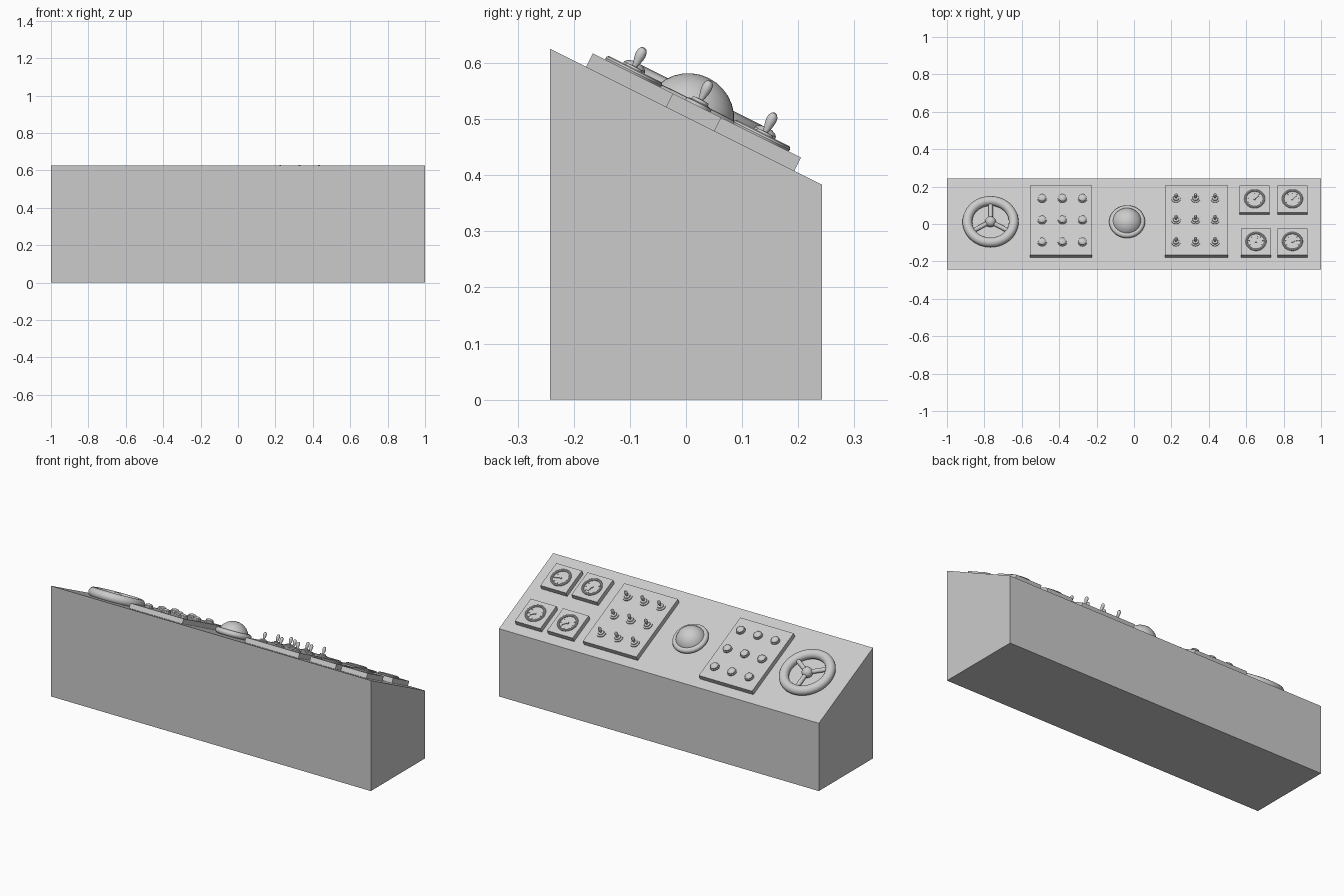
import bpy, bmesh, math
from mathutils import Matrix

if "Cube" in bpy.data.objects:
    bpy.data.objects.remove(bpy.data.objects["Cube"])

TILT = math.atan(0.5)      # slope of the console top
T = 0.027                  # thickness of the raised plates


def on_slope(x, y, h=0.0):
    """Frame standing on the sloped top at (x, y), raised h along its normal."""
    return (Matrix.Translation((x, y, 0.504 - 0.5 * y))
            @ Matrix.Rotation(-TILT, 4, 'X') @ Matrix.Translation((0, 0, h)))


def finish(name, bm, matrix=Matrix(), smooth=True):
    bmesh.ops.recalc_face_normals(bm, faces=bm.faces)
    me = bpy.data.meshes.new(name)
    bm.to_mesh(me)
    bm.free()
    if smooth:
        me.polygons.foreach_set("use_smooth", [True] * len(me.polygons))
        me.set_sharp_from_angle(angle=math.radians(35))
    ob = bpy.data.objects.new(name, me)
    ob.matrix_world = matrix
    bpy.context.collection.objects.link(ob)
    return ob


def box(name, size, matrix):
    bm = bmesh.new()
    bmesh.ops.create_cube(bm, size=1)
    bmesh.ops.scale(bm, vec=size, verts=bm.verts)
    bmesh.ops.translate(bm, vec=(0, 0, size[2] / 2), verts=bm.verts)
    return finish(name, bm, matrix, False)


def lathe(name, profile, matrix, steps=24, closed=False):
    """Spin a (radius, height) profile round the local z axis."""
    bm = bmesh.new()
    vs = [bm.verts.new((r, 0, z)) for r, z in profile]
    pairs = list(zip(vs, vs[1:])) + ([(vs[-1], vs[0])] if closed else [])
    edges = [bm.edges.new(p) for p in pairs]
    bmesh.ops.spin(bm, geom=vs + edges, axis=(0, 0, 1), cent=(0, 0, 0),
                   angle=math.tau, steps=steps, use_duplicate=False)
    bmesh.ops.remove_doubles(bm, verts=bm.verts, dist=1e-5)
    return finish(name, bm, matrix)


def torus(name, R, r, matrix, steps=48, sides=16):
    ring = [(R + r * math.cos(math.tau * i / sides), r * math.sin(math.tau * i / sides))
            for i in range(sides)]
    return lathe(name, ring, matrix, steps, closed=True)


def ball(name, radius, matrix):
    bm = bmesh.new()
    bmesh.ops.create_uvsphere(bm, u_segments=32, v_segments=16, radius=radius)
    return finish(name, bm, matrix)


# console body: sloped wedge cross-section extruded along x
bm = bmesh.new()
section = [(-0.242, 0), (0.242, 0), (0.242, 0.383), (-0.242, 0.625)]
face = bm.faces.new([bm.verts.new((-1, y, z)) for y, z in section])
ext = bmesh.ops.extrude_face_region(bm, geom=[face])
bmesh.ops.translate(bm, vec=(2, 0, 0),
                    verts=[g for g in ext["geom"] if isinstance(g, bmesh.types.BMVert)])
finish("console_body", bm, smooth=False)

# steering wheel: rim, hub and three spokes
wheel = on_slope(-0.767, 0.003, 0.021)
torus("wheel_rim", 0.124, 0.026, wheel)
ball("wheel_hub", 0.029, wheel)
for i in range(3):
    turn = Matrix.Rotation(math.radians(90 + 120 * i), 4, 'Z') @ Matrix.Rotation(math.pi / 2, 4, 'Y')
    lathe("wheel_spoke", [(0, 0.01), (0.012, 0.01), (0.012, 0.12), (0, 0.12)], wheel @ turn, 16)

# central dome with collar ring
ball("dome", 0.082, on_slope(-0.037, 0.005, -0.002))
torus("dome_collar", 0.08, 0.016, on_slope(-0.037, 0.005, 0.016))

# button panel and switch panel, three by three each
rows = (-0.109, 0.009, 0.124)
button = [(0, 0), (0.025, 0), (0.025, 0.006), (0.021, 0.007), (0.021, 0.012),
          (0.017, 0.017), (0.009, 0.02), (0, 0.021)]
switch_base = [(0, 0), (0.025, 0), (0.025, 0.005), (0.017, 0.007), (0.015, 0.012), (0, 0.013)]
lever = [(0, 0.008), (0.004, 0.009), (0.0055, 0.016), (0.0085, 0.028), (0.0095, 0.036),
         (0.0085, 0.043), (0.005, 0.0485), (0, 0.0505)]
box("button_panel", (0.333, 0.415, T), on_slope(-0.39, 0.0075))
box("switch_panel", (0.335, 0.415, T), on_slope(0.334, 0.0075))
for y in rows:
    for i in (-1, 0, 1):
        lathe("button", button, on_slope(-0.383 + 0.108 * i, y, T))
        spot = on_slope(0.329 + 0.104 * i, y, T)
        lathe("switch_base", switch_base, spot)
        lathe("switch_lever", lever, spot, 16)

# four gauges: plate, bezel ring, tick marks, needle and pivot
for x, y, aim in ((0.652, -0.1065, 75), (0.847, -0.1065, 15),
                  (0.645, 0.1215, 40), (0.847, 0.1215, 40)):
    box("gauge_plate", (0.16, 0.16, T), on_slope(x, y))
    dial = on_slope(x, y, T)
    torus("gauge_bezel", 0.05, 0.006, dial @ Matrix.Translation((0, 0, 0.003)), 40, 10)
    for k in range(7):
        turn = Matrix.Rotation(math.radians(-30 + 40 * k), 4, 'Z')
        box("gauge_tick", (0.009, 0.003, 0.003), dial @ turn @ Matrix.Translation((0.038, 0, 0)))
    turn = Matrix.Rotation(math.radians(aim), 4, 'Z')
    box("gauge_needle", (0.032, 0.004, 0.004), dial @ turn @ Matrix.Translation((0.014, 0, 0.001)))
    lathe("gauge_pivot", [(0, 0), (0.006, 0), (0.006, 0.005), (0, 0.007)], dial, 16)
